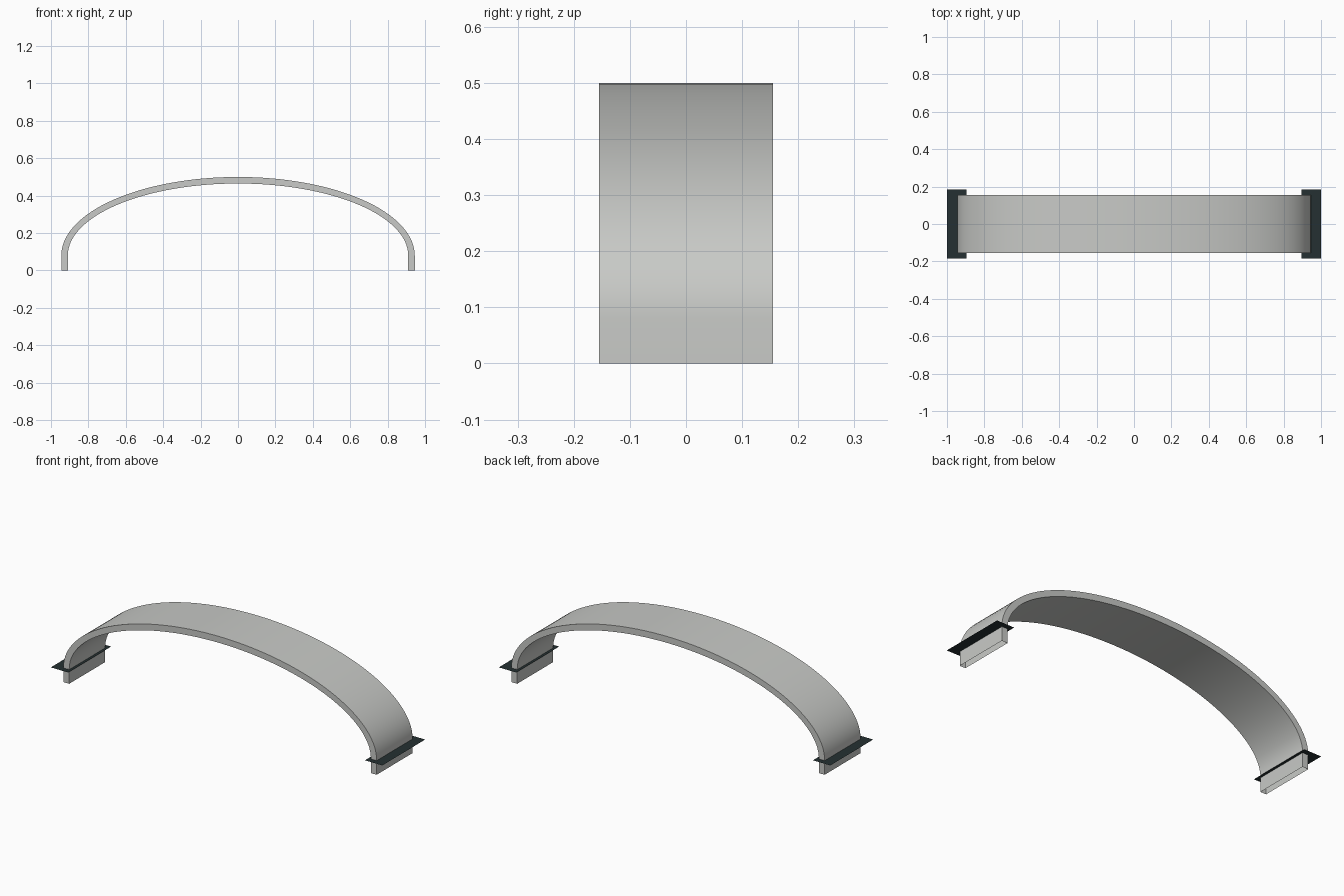
import bpy
import bmesh
import math

old = bpy.data.objects.get("Cube")
if old:
    bpy.data.objects.remove(old, do_unlink=True)


def material(name, rgb):
    mat = bpy.data.materials.new(name)
    mat.use_nodes = True
    mat.diffuse_color = (*rgb, 1)
    mat.node_tree.nodes["Principled BSDF"].inputs["Base Color"].default_value = (*rgb, 1)
    return mat


def add_object(name, bm, mat):
    mesh = bpy.data.meshes.new(name)
    bm.to_mesh(mesh)
    bm.free()
    mesh.materials.append(mat)
    obj = bpy.data.objects.new(name, mesh)
    bpy.context.collection.objects.link(obj)
    return obj


grey = material("light grey", (0.58, 0.59, 0.57))
dark = material("dark slate", (0.018, 0.03, 0.032))

HALF_WIDTH = 0.155
SPRING = 0.08      # height where the straight legs meet the curve
SEGMENTS = 64


def arch_line(radius, top):
    """Straight leg, half ellipse, straight leg."""
    points = [(radius, 0)]
    for i in range(SEGMENTS + 1):
        a = math.pi * i / SEGMENTS
        points.append((radius * math.cos(a), SPRING + (top - SPRING) * math.sin(a)))
    return points + [(-radius, 0)]


# Arched band: four walls swept along the arch, open at the feet
bm = bmesh.new()
sections = []
for (ox, oz), (ix, iz) in zip(arch_line(0.945, 0.5), arch_line(0.91, 0.465)):
    corners = [(ox, -HALF_WIDTH, oz), (ox, HALF_WIDTH, oz),
               (ix, HALF_WIDTH, iz), (ix, -HALF_WIDTH, iz)]
    sections.append([bm.verts.new(c) for c in corners])
for s, t in zip(sections, sections[1:]):
    for k in range(4):
        n = (k + 1) % 4
        bm.faces.new((s[k], s[n], t[n], t[k]))
bmesh.ops.recalc_face_normals(bm, faces=bm.faces)
arch = add_object("arched_band", bm, grey)
bpy.ops.object.select_all(action="DESELECT")
arch.select_set(True)
bpy.context.view_layer.objects.active = arch
bpy.ops.object.shade_smooth_by_angle(angle=math.radians(30))

# Flat collar plates around both legs
for name, side in (("left_collar_plate", 1), ("right_collar_plate", -1)):
    bm = bmesh.new()
    bmesh.ops.create_grid(bm, x_segments=1, y_segments=1, size=0.5)
    bmesh.ops.scale(bm, vec=(0.105, 0.37, 1), verts=bm.verts)
    bmesh.ops.translate(bm, vec=(side * 0.9475, 0, 0.077), verts=bm.verts)
    add_object(name, bm, dark)
